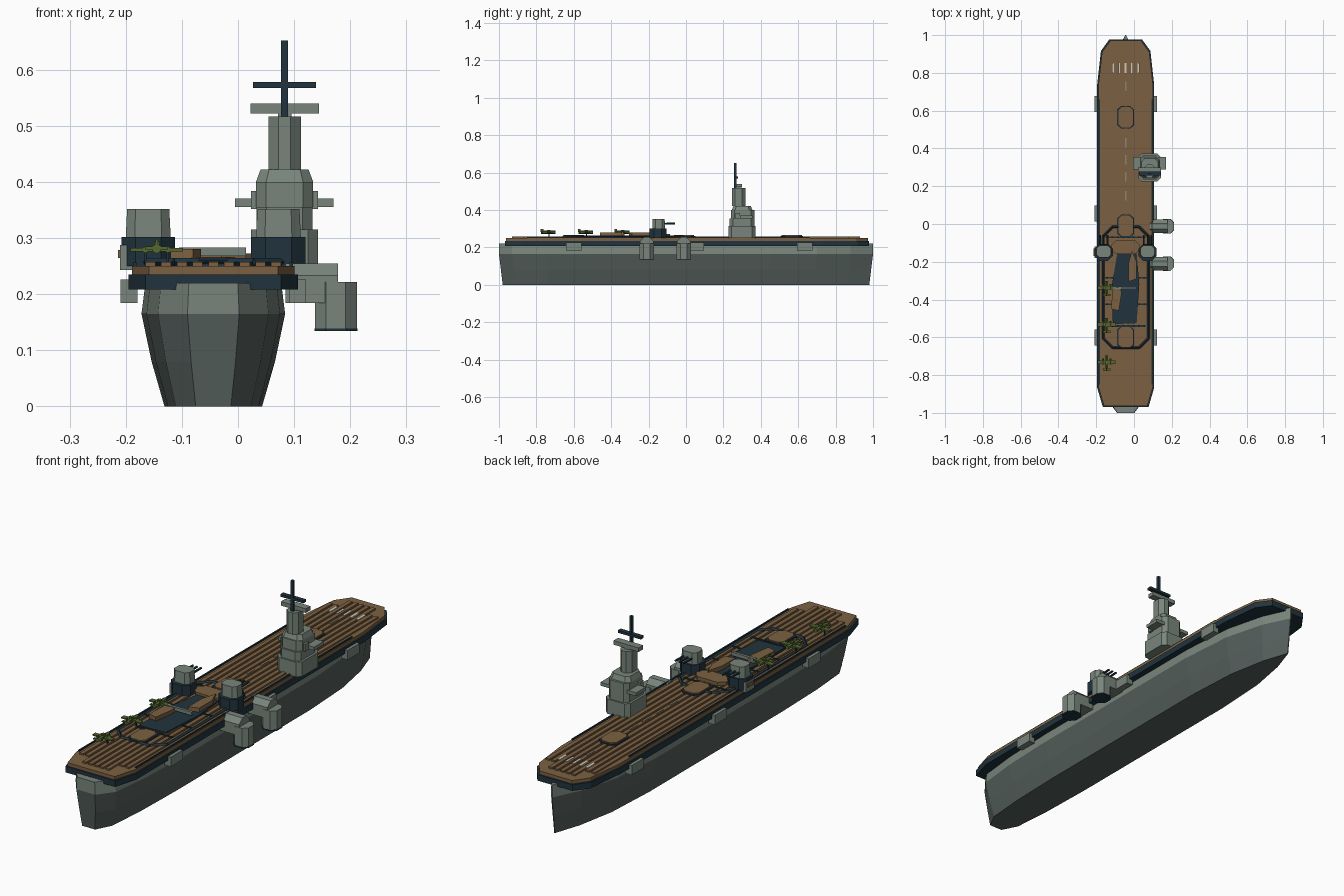
import bpy
import bmesh
import math
from mathutils import Vector

if "Cube" in bpy.data.objects:
    bpy.data.objects.remove(bpy.data.objects["Cube"])

CX = -0.044   # ship centreline
DECK = 0.25   # flight deck height


def material(name, r, g, b):
    m = bpy.data.materials.new(name)
    m.use_nodes = True
    m.diffuse_color = (r, g, b, 1)
    m.node_tree.nodes["Principled BSDF"].inputs["Base Color"].default_value = (r, g, b, 1)
    return m


GREY = material("ship grey", 0.19, 0.235, 0.2)
DARK = material("lower hull grey", 0.09, 0.115, 0.108)
NAVY = material("dark navy", 0.015, 0.034, 0.048)
WOOD = material("deck wood", 0.2, 0.118, 0.054)
GREEN = material("plane green", 0.09, 0.14, 0.03)
WHITE = material("marking white", 0.6, 0.6, 0.5)
FADED = material("faded marking", 0.27, 0.23, 0.17)


def finish(name, bm, *mats):
    bmesh.ops.recalc_face_normals(bm, faces=bm.faces[:])
    mesh = bpy.data.meshes.new(name)
    bm.to_mesh(mesh)
    bm.free()
    for m in mats:
        mesh.materials.append(m)
    ob = bpy.data.objects.new(name, mesh)
    bpy.context.collection.objects.link(ob)
    return ob


def prism(name, pts, lo, hi, mat, axis="z", top=1.0):
    """Extrude a 2D outline along an axis; top scales the far end."""
    place = {"z": lambda a, b, h: (a, b, h), "x": lambda a, b, h: (h, a, b),
             "y": lambda a, b, h: (a, h, b)}[axis]
    ca = sum(p[0] for p in pts) / len(pts)
    cb = sum(p[1] for p in pts) / len(pts)
    bm = bmesh.new()
    low = [bm.verts.new(place(a, b, lo)) for a, b in pts]
    high = [bm.verts.new(place(ca + (a - ca) * top, cb + (b - cb) * top, hi)) for a, b in pts]
    bm.faces.new(low)
    bm.faces.new(high)
    for i in range(len(pts)):
        j = (i + 1) % len(pts)
        bm.faces.new((low[i], low[j], high[j], high[i]))
    return finish(name, bm, mat)


def octagon(x0, x1, y0, y1, c):
    return [(x0 + c, y0), (x1 - c, y0), (x1, y0 + c), (x1, y1 - c),
            (x1 - c, y1), (x0 + c, y1), (x0, y1 - c), (x0, y0 + c)]


def box(name, x0, x1, y0, y1, z0, z1, mat):
    return prism(name, [(x0, y0), (x1, y0), (x1, y1), (x0, y1)], z0, z1, mat)


def bar(name, a, b, r, mat, sides=6):
    a, b = Vector(a), Vector(b)
    bm = bmesh.new()
    bmesh.ops.create_cone(bm, cap_ends=True, segments=sides, radius1=r, radius2=r,
                          depth=(b - a).length)
    turn = (b - a).to_track_quat("Z", "Y").to_matrix().to_4x4()
    bmesh.ops.transform(bm, matrix=turn, verts=bm.verts[:])
    bmesh.ops.translate(bm, vec=(a + b) / 2, verts=bm.verts[:])
    return finish(name, bm, mat)


# Hull lofted from scaled cross-sections, upper strake lighter
levels = [(0, 0.087), (0.08, 0.11), (0.165, 0.128), (0.22, 0.121)]
stations = [(-1, 0.36), (-0.93, 0.77), (-0.75, 0.93), (-0.5, 1), (0.45, 1),
            (0.7, 0.85), (0.88, 0.47), (1, 0.02)]
bm = bmesh.new()
rings = []
for y, s in stations:
    side = [(hw * s, y * (0.98 + 0.02 * min(1, z / 0.165)), z) for z, hw in levels]
    ring = [(CX - x, yy, z) for x, yy, z in reversed(side)] + [(CX + x, yy, z) for x, yy, z in side]
    rings.append([bm.verts.new(p) for p in ring])
for a, b in zip(rings, rings[1:]):
    for i in range(8):
        j = (i + 1) % 8
        bm.faces.new((a[i], a[j], b[j], b[i]))
for ring in (rings[0], rings[-1]):
    for i in range(3):
        bm.faces.new((ring[i], ring[i + 1], ring[6 - i], ring[7 - i]))
for f in bm.faces:
    f.material_index = int(f.calc_center_median().z < 0.165)
finish("hull", bm, GREY, DARK)

# Flight deck over the gallery band
half = [(0.115, -0.963), (0.145, -0.86), (0.145, 0.73), (0.125, 0.91), (0.08, 0.972)]


def deck_outline(grow):
    right = [(CX + x + grow, y + math.copysign(grow, y)) for x, y in half]
    return right + [(2 * CX - x, y) for x, y in reversed(right)]


prism("gallery_band", deck_outline(0.006), 0.208, 0.235, NAVY)
prism("flight_deck", deck_outline(0), 0.235, DECK, WOOD)
for i in range(9):
    x = CX + (i - 4) * 0.028
    end = 0.93 if abs(i - 4) < 3 else 0.87
    box("deck_plank", x - 0.009, x + 0.009, -end, end, DECK, 0.257, WOOD)

for s in (-1, 1):
    # Deck edge rails and side sponson boxes
    x = CX + s * 0.139
    box("edge_rail", x - 0.003, x + 0.003, -0.85, 0.66, DECK, 0.256, NAVY)
    for y in (-0.6, 0.055, 0.635):
        x0, x1 = sorted((CX + s * 0.135, CX + s * 0.165))
        box("side_sponson", x0, x1, y - 0.042, y + 0.042, 0.184, 0.226, GREY)

# Deck markings
for i in range(5):
    x = CX + (i - 2) * 0.034
    box("bow_stripe", x - 0.005, x + 0.005, 0.8, 0.852, 0.254, 0.259, WHITE)
for y in (0.73, 0.43, 0.34, 0.25, 0.15):
    box("centre_dash", CX - 0.003, CX + 0.003, y - 0.025, y + 0.025, 0.254, 0.259, FADED)

# Elevator hatches with dark rims
for y in (-0.6, -0.01, 0.565):
    prism("hatch_rim", octagon(CX - 0.045, CX + 0.045, y - 0.06, y + 0.06, 0.02), DECK, 0.261, NAVY)
    prism("hatch_lid", octagon(CX - 0.039, CX + 0.039, y - 0.054, y + 0.054, 0.018), DECK, 0.266, WOOD)

# Dark trim around the aft deck, and arresting wires
loop = octagon(-0.163, 0.077, -0.655, -0.015, 0.05)
for p, q in zip(loop, loop[1:] + loop[:1]):
    bar("aft_deck_trim", (*p, 0.257), (*q, 0.257), 0.007, NAVY, 4)
for y, x0, x1 in ((-0.07, -0.15, 0.06), (-0.285, -0.16, 0.07), (-0.425, -0.16, 0.07), (-0.54, -0.12, 0.06)):
    box("arresting_wire", x0, x1, y - 0.004, y + 0.004, 0.252, 0.26, NAVY)

# Damaged deck opening with loose wooden slabs and a beam across
prism("deck_opening", [(-0.112, -0.53), (0.014, -0.525), (0.028, -0.32), (0.012, -0.13),
                       (-0.085, -0.135), (-0.118, -0.33)], 0.252, 0.262, NAVY)
prism("left_slab", [(-0.12, -0.45), (-0.08, -0.46), (-0.066, -0.37), (-0.07, -0.33),
                    (-0.115, -0.34)], 0.262, 0.28, WOOD)
prism("right_slab", [(-0.03, -0.305), (0.014, -0.29), (0.014, -0.2), (-0.01, -0.14),
                     (-0.03, -0.21)], 0.262, 0.28, WOOD)
prism("forward_slab", octagon(-0.12, 0.03, -0.16, -0.085, 0.025), 0.256, 0.272, WOOD)
box("deck_beam", -0.105, 0.014, -0.345, -0.333, 0.268, 0.283, GREY)

# Twin gun turrets facing the bow
for x in (CX - 0.116, CX + 0.116):
    prism("barbette", octagon(x - 0.048, x + 0.048, -0.195, -0.105, 0.025), DECK, 0.302, NAVY)
    prism("turret_house", octagon(x - 0.04, x + 0.04, -0.18, -0.112, 0.016), 0.302, 0.352, GREY, top=0.94)
    for dx in (-0.02, 0, 0.02):
        bar("gun_barrel", (x + dx, -0.13, 0.326), (x + dx, -0.058, 0.328), 0.005, NAVY)
box("turret_step", -0.21, -0.185, -0.18, -0.12, 0.243, 0.288, GREY)
box("turret_locker", -0.214, -0.2, -0.17, -0.13, 0.264, 0.279, WOOD)

# Exhaust funnels bending down over the side
for y in (-0.21, -0.012):
    arm = [(y - 0.036, 0.184), (y + 0.036, 0.184), (y + 0.036, 0.233),
           (y + 0.014, 0.255), (y - 0.014, 0.255), (y - 0.036, 0.233)]
    prism("funnel_arm", arm, 0.085, 0.178, GREY, "x")
    prism("funnel_pipe", octagon(0.137, 0.212, y - 0.038, y + 0.038, 0.02), 0.139, 0.222, GREY)
    prism("funnel_rim", octagon(0.136, 0.213, y - 0.039, y + 0.039, 0.02), 0.134, 0.139, NAVY)

# Island: stacked tiers, bridge wings, tower and mast
IX = 0.083
tiers = [(0.06, 0.226, 0.372, DECK, 0.315, 1), (0.05, 0.232, 0.365, 0.315, 0.355, 1),
         (0.051, 0.24, 0.365, 0.355, 0.4, 1), (0.051, 0.245, 0.355, 0.4, 0.422, 0.84),
         (0.029, 0.245, 0.317, 0.422, 0.517, 1)]
for hw, y0, y1, z0, z1, top in tiers:
    prism("island_tier", octagon(IX - hw, IX + hw, y0, y1, 0.018), z0, z1, GREY, top=top)
box("bridge_wings", IX - 0.088, IX + 0.087, 0.288, 0.355, 0.355, 0.37, GREY)
for s in (-1, 1):
    box("bridge_lookout", IX + s * 0.054 - 0.006, IX + s * 0.054 + 0.006, 0.265, 0.29, 0.352, 0.384, GREY)
box("radar_platform", IX - 0.061, IX + 0.061, 0.268, 0.3, 0.522, 0.54, GREY)
box("radar_post", IX - 0.012, IX + 0.012, 0.27, 0.298, 0.51, 0.525, GREY)
box("mast", IX - 0.006, IX + 0.006, 0.257, 0.269, 0.51, 0.652, NAVY)
box("mast_yard", IX - 0.056, IX + 0.056, 0.257, 0.277, 0.567, 0.578, NAVY)

# Parked planes on the deck edge
for y in (-0.34, -0.535, -0.735):
    x = -0.145
    bar("plane_body", (x, y - 0.04, 0.281), (x, y + 0.038, 0.281), 0.009, GREEN)
    box("plane_wing", x - 0.047, x + 0.047, y - 0.007, y + 0.013, 0.276, 0.282, GREEN)
    box("plane_tail", x - 0.02, x + 0.02, y - 0.041, y - 0.03, 0.28, 0.285, GREEN)
    box("plane_fin", x - 0.002, x + 0.002, y - 0.042, y - 0.028, 0.281, 0.298, GREEN)
    box("plane_canopy", x - 0.005, x + 0.005, y - 0.008, y + 0.01, 0.286, 0.294, GREEN)
    for s in (-1, 1):
        bar("plane_engine", (x + s * 0.02, y - 0.008, 0.279), (x + s * 0.02, y + 0.022, 0.279), 0.006, GREEN)
        box("plane_leg", x + s * 0.02 - 0.002, x + s * 0.02 + 0.002, y, y + 0.006, DECK, 0.278, NAVY)
